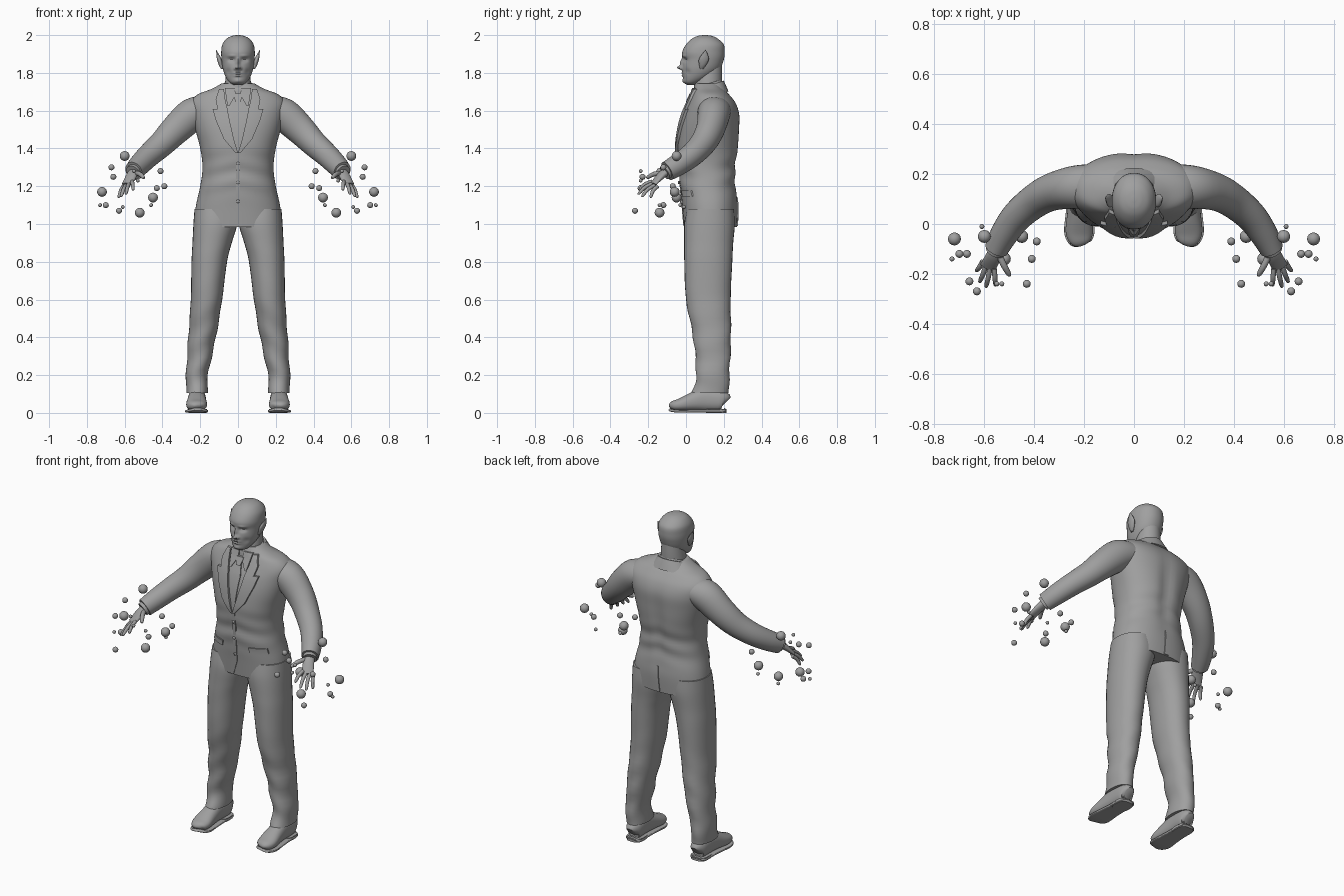
import bpy, bmesh, math
from mathutils import Vector
from mathutils.bvhtree import BVHTree

cube = bpy.data.objects.get("Cube")
if cube:
    bpy.data.objects.remove(cube)

grey = bpy.data.materials.new("plain_grey")
grey.use_nodes = True
tone = (.35, .35, .35, 1)
grey.diffuse_color = tone
grey.node_tree.nodes["Principled BSDF"].inputs["Base Color"].default_value = tone


def finish(name, bm):
    bmesh.ops.recalc_face_normals(bm, faces=bm.faces)
    mesh = bpy.data.meshes.new(name)
    bm.to_mesh(mesh)
    bm.free()
    part = bpy.data.objects.new(name, mesh)
    bpy.context.collection.objects.link(part)
    mesh.materials.append(grey)
    bpy.ops.object.select_all(action="DESELECT")
    part.select_set(True)
    bpy.context.view_layer.objects.active = part
    bpy.ops.object.shade_smooth_by_angle(angle=math.radians(40))
    return part


def spline(before, start, end, after, t):
    """Smooth value between start and end, with slopes taken from the neighbours."""
    slope_in, slope_out = (end - before) / 2, (after - start) / 2
    blend = t * t * (3 - 2 * t)
    return (start + (end - start) * blend
            + slope_in * t * (1 - t) ** 2 - slope_out * t * t * (1 - t))


def smooth_rows(rows, steps):
    padded = [rows[0], *rows, rows[-1]]
    result = []
    for group in zip(padded, padded[1:], padded[2:], padded[3:]):
        for step in range(steps):
            result.append([spline(*values, step / steps) for values in zip(*group)])
    return result + [list(rows[-1])]


def loft(name, rows, follow=False, sides=32, steps=4, power=2, mirror=1, shape=None):
    """Rows are (x, y, z, half width, half depth); follow tilts the rings along the path."""
    rows = smooth_rows(rows, steps)
    points = [Vector(row[:3]) for row in rows]
    bm, rings = bmesh.new(), []
    for i, row in enumerate(rows):
        across, along = Vector((1, 0, 0)), Vector((0, 1, 0))
        if follow:
            tangent = (points[min(i + 1, len(points) - 1)] - points[max(i - 1, 0)]).normalized()
            across = tangent.cross(Vector((0, 0, 1))).normalized()
            along = across.cross(tangent)
        ring = []
        for k in range(sides):
            c, s = math.cos(math.tau * k / sides), math.sin(math.tau * k / sides)
            point = (points[i] + across * math.copysign(abs(c) ** (2 / power), c) * row[-2]
                     + along * math.copysign(abs(s) ** (2 / power), s) * row[-1])
            if shape:
                shape(point)
            ring.append(bm.verts.new((point.x * mirror, point.y, point.z)))
        rings.append(ring)
    for low, high in zip(rings, rings[1:]):
        for k in range(sides):
            following = (k + 1) % sides
            bm.faces.new((low[k], low[following], high[following], high[k]))
    bm.faces.new(rings[0])
    bm.faces.new(rings[-1])
    return finish(name, bm)


def upright(rows):
    """Turn centred (z, front, back, half width) into full section rows."""
    return [(0, (front + back) / 2, z, width, (back - front) / 2) for z, front, back, width in rows]


def ball(name, position, radius, squash=1):
    bm = bmesh.new()
    bmesh.ops.create_uvsphere(bm, u_segments=16, v_segments=10, radius=radius)
    bmesh.ops.scale(bm, vec=(1, squash, 1), verts=bm.verts)
    bmesh.ops.translate(bm, vec=position, verts=bm.verts)
    finish(name, bm)


def bump(distance, spread):
    return math.exp(-(distance / spread) ** 2)


# Jacket body, with cloth folds at the waist and a hollow down the back
def jacket_folds(point):
    point.y += .004 * bump(point.z - 1.27, .1) * math.sin(60 * point.z + 14 * abs(point.x))
    if point.y > .15:
        point.y -= .014 * bump(point.x, .04) * bump(point.z - 1.4, .2)


jacket = loft("jacket_body", upright([
    (.985, -.01, .27, .236), (1.1, -.02, .275, .222), (1.2, -.03, .265, .2), (1.3, -.035, .265, .188),
    (1.4, -.045, .28, .2), (1.5, -.035, .285, .226), (1.58, -.015, .285, .245), (1.64, .01, .265, .252),
    (1.685, .03, .23, .215), (1.715, .04, .2, .14), (1.745, .05, .18, .085)]),
    sides=64, steps=6, power=2.25, shape=jacket_folds)
surface = bmesh.new()
surface.from_mesh(jacket.data)
jacket_tree = BVHTree.FromBMesh(surface)
surface.free()


def jacket_y(x, z, facing):
    hit = jacket_tree.ray_cast(Vector((x, facing, z)), Vector((0, -facing, 0)))[0]
    return hit.y if hit else .05


def ribbon(name, rows, thick=.008, mirror=1, facing=-1, columns=6, steps=5):
    """A cloth strip from (z, near edge, far edge) rows, laid over the jacket."""
    bm, grid = bmesh.new(), []
    for start, end in zip(rows, rows[1:]):
        for step in range(steps + 1):
            z, near, far = Vector(start).lerp(Vector(end), step / steps)
            line = []
            for column in range(columns + 1):
                x = mirror * (near + (far - near) * column / columns)
                y = jacket_y(x, z, facing)
                line.append([bm.verts.new((x, y + facing * lift, z)) for lift in (thick, -.01)])
            grid.append(line)
    for low, high in zip(grid, grid[1:]):
        for a, b, c, d in zip(low, low[1:], high[1:], high):
            bm.faces.new((a[0], b[0], c[0], d[0]))
        for edge in (0, -1):
            bm.faces.new((*low[edge], *reversed(high[edge])))
    for line in (grid[0], grid[-1]):
        for a, b in zip(line, line[1:]):
            bm.faces.new((*a, *reversed(b)))
    bmesh.ops.remove_doubles(bm, verts=bm.verts, dist=.0001)
    finish(name, bm)


# Front closing, tie, back vent and buttons
ribbon("jacket_front_edge", [(1.38, -.01, .01), (1.08, -.01, .01), (.99, -.04, -.02)], .004)
ribbon("tie", [(1.39, -.01, .01), (1.59, -.026, .026), (1.65, -.014, .014)], .006)
ribbon("tie_knot", [(1.645, -.014, .014), (1.69, -.025, .025)], .014)
ribbon("back_vent", [(1.14, -.004, .004), (.99, -.016, .012)], .005, facing=1)
for z in (1.32, 1.22, 1.12):
    ball("jacket_button", (0, jacket_y(0, z, -1) - .005, z), .009, .5)

# Face relief: x, z, x spread, z spread, push along y
FACE = {
    "nose_bridge": (0, 1.856, .009, .022, -.016), "nose_tip": (0, 1.828, .012, .01, -.026),
    "nostril": (.014, 1.823, .007, .007, -.01), "eye_socket": (.034, 1.868, .017, .01, .014),
    "brow": (.034, 1.89, .022, .007, -.005), "eyeball": (.034, 1.866, .009, .005, -.006),
    "upper_lip": (0, 1.799, .02, .004, -.008), "lower_lip": (0, 1.785, .017, .005, -.008),
    "chin": (0, 1.757, .02, .012, -.007), "cheek_hollow": (.052, 1.805, .014, .018, .007)}


def sculpt_face(point):
    if point.y < .07:
        point.y += sum(push * bump(abs(point.x) - x, wide) * bump(point.z - z, tall)
                       for x, z, wide, tall, push in FACE.values())


loft("head", upright([
    (1.735, .01, .05, .02), (1.75, -.01, .08, .045), (1.78, -.015, .135, .066), (1.82, -.02, .18, .08),
    (1.87, -.015, .2, .087), (1.91, -.02, .205, .089), (1.95, 0, .2, .083), (1.98, .03, .17, .062),
    (1.995, .06, .14, .034), (2, .09, .11, .008)]), sides=96, steps=9, power=2.1, shape=sculpt_face)
loft("neck", upright([(1.66, .04, .18, .075), (1.75, .045, .19, .068), (1.84, .07, .19, .06)]))


# Collars, higher at the back
def collar_slope(point):
    point.z += (point.y - .11) * .32


loft("shirt_collar", upright([(1.69, .03, .2, .088), (1.735, .035, .19, .077), (1.74, .04, .18, .07)]),
     shape=collar_slope)
loft("jacket_collar", upright([(1.665, .025, .225, .135), (1.705, .03, .21, .105), (1.73, .04, .2, .086)]),
     shape=collar_slope)

# Orb positions beside a hand, grouped by radius
ORBS = {
    .026: [(.6, -.05, 1.36), (.72, -.06, 1.17), (.52, -.14, 1.06), (.45, -.05, 1.14)],
    .016: [(.67, -.12, 1.3), (.66, -.23, 1.25), (.7, -.12, 1.1), (.63, -.27, 1.07),
           (.43, -.24, 1.19), (.39, -.07, 1.2), (.41, -.14, 1.28)],
    .01: [(.73, -.14, 1.1), (.46, -.03, 1.1), (.55, -.24, 1.28), (.53, -.24, 1.23), (.61, -.01, 1.09)]}


def finger(name, knuckle, tip, radius, mirror):
    arch = Vector((0, -.004, .007))
    joints = ((knuckle, 1), (knuckle.lerp(tip, .5) + arch, .95), (knuckle.lerp(tip, .9), .75), (tip, .2))
    loft(name, [(*joint, radius * size, radius * size) for joint, size in joints], True, 12, mirror=mirror)


def trouser_folds(point):
    low = bump(point.z - .3, .25)
    point.y += .004 * low * math.sin(45 * point.z + 30 * point.x)
    point.x += .003 * low * math.sin(38 * point.z)


SHOE = [(.215, .21, .055, .025, .035), (.215, .19, .065, .044, .055), (.217, .1, .07, .046, .06),
        (.218, .04, .06, .05, .05), (.219, -.03, .043, .055, .034), (.215, -.07, .037, .042, .024),
        (.212, -.083, .03, .016, .01)]

for mirror, label in ((1, "left_"), (-1, "right_")):
    # Lapel, collar point and pocket flap
    ribbon(label + "lapel", [(1.375, 0, .012), (1.45, .022, .075), (1.55, .045, .118), (1.61, .056, .135)],
           .014, mirror)
    ribbon(label + "collar_lapel", [(1.605, .055, .108), (1.66, .068, .118), (1.715, .075, .1)], .014, mirror)
    ribbon(label + "collar_point", [(1.72, .015, .07), (1.68, .014, .064), (1.625, .046, .056)], .01, mirror)
    ribbon(label + "pocket_flap", [(1.178, .085, .175), (1.146, .09, .182)], .007, mirror)

    # Sleeve, cuff and palm
    loft(label + "sleeve", [
        (.16, .15, 1.605, .09, .07), (.24, .147, 1.58, .086, .088), (.33, .128, 1.5, .075, .08),
        (.4, .09, 1.428, .068, .07), (.47, .03, 1.365, .062, .063), (.52, -.04, 1.315, .056, .058),
        (.552, -.1, 1.28, .048, .053)], True, mirror=mirror)
    loft(label + "cuff", [(.53, -.06, 1.305, .04, .042), (.558, -.112, 1.272, .038, .04)], True, mirror=mirror)
    loft(label + "palm", [(.535, -.075, 1.295, .026, .022), (.56, -.125, 1.262, .031, .02),
                          (.587, -.175, 1.21, .032, .01)], True, mirror=mirror)

    # Four fingers fanned from index to little, then the thumb
    for i, part in enumerate(("index", "middle", "ring", "little")):
        spread = i / 3
        knuckle = Vector((.56, -.18, 1.225)).lerp(Vector((.607, -.15, 1.2)), spread)
        tip = Vector((.555, -.25, 1.18)).lerp(Vector((.633, -.19, 1.14)), spread)
        tip += Vector((.015, -.03, -.01)) * math.sin(math.pi * spread)
        finger(label + part + "_finger", knuckle, tip, .0105, mirror)
    finger(label + "thumb", Vector((.543, -.12, 1.27)), Vector((.497, -.21, 1.245)), .013, mirror)

    # Trouser leg, shoe, sole and heel
    loft(label + "trouser_leg", [
        (.12, .13, 1.08, .11, .125), (.12, .125, 1, .116, .134), (.137, .12, .9, .104, .13),
        (.152, .118, .8, .094, .127), (.167, .118, .6, .083, .118), (.19, .138, .4, .073, .1),
        (.217, .142, .2, .058, .088), (.217, .128, .105, .057, .098)],
        steps=6, power=2.15, mirror=mirror, shape=trouser_folds)
    loft(label + "shoe", SHOE, True, power=2.3, mirror=mirror)
    loft(label + "sole", [(x, y, z - depth, width + .006, .008) for x, y, z, width, depth in SHOE],
         True, power=5, mirror=mirror)
    loft(label + "shoe_heel", [(.215, .16, 0, .048, .055), (.215, .16, .02, .05, .055)], power=3, mirror=mirror)

    # Pointed ear
    loft(label + "ear", [(.082, .082, 1.82, .006, .008), (.09, .088, 1.84, .011, .018),
                         (.1, .095, 1.875, .012, .026), (.115, .104, 1.92, .001, .002)], mirror=mirror)

    for radius, places in ORBS.items():
        for x, y, z in places:
            ball(label + "orb", (x * mirror, y, z), radius)
